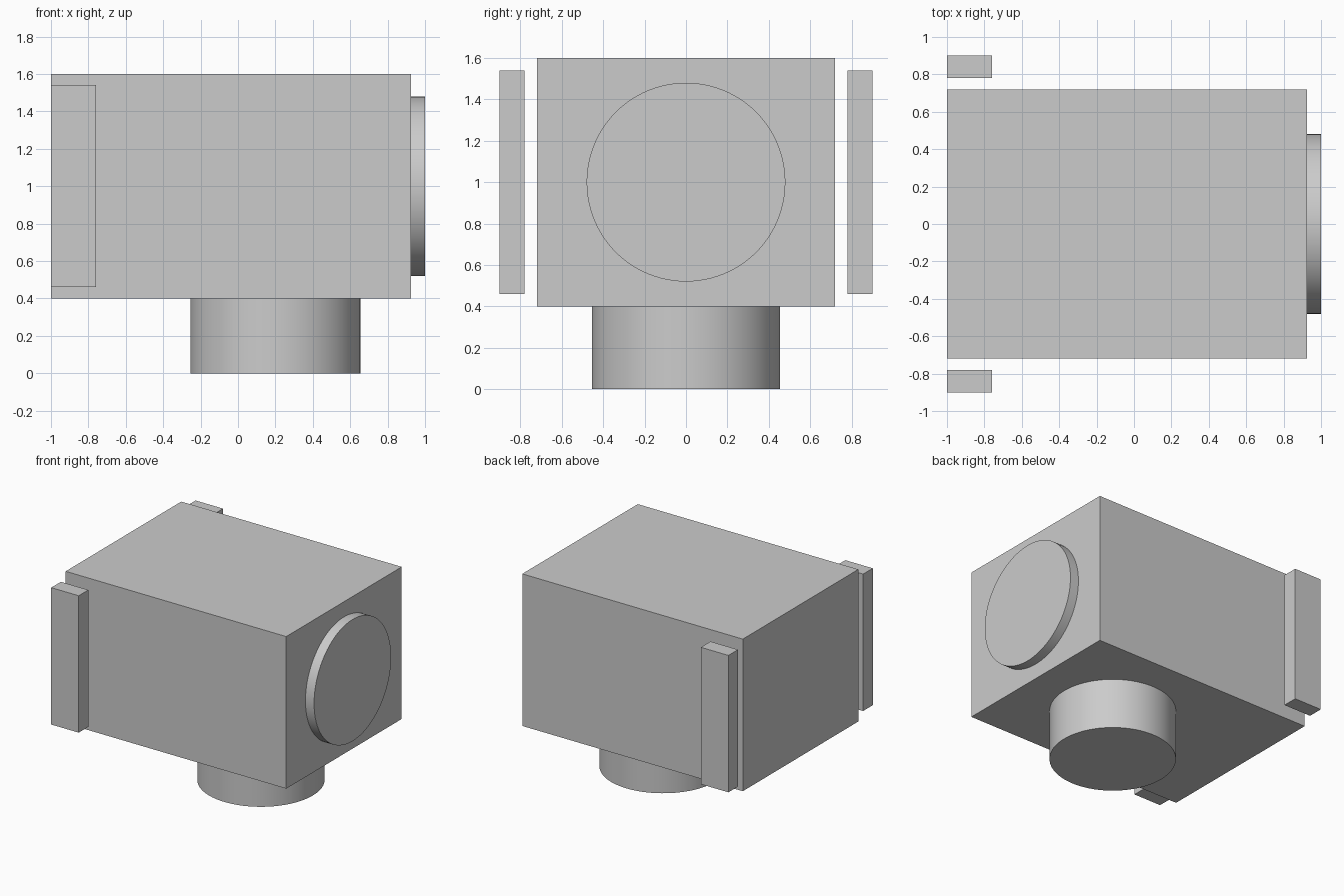
import bpy
import math

old = bpy.data.objects.get("Cube")
if old:
    bpy.data.objects.remove(old, do_unlink=True)

# One plain grey for every part
grey = bpy.data.materials.new("plain_grey")
grey.use_nodes = True
colour = (0.6, 0.6, 0.6, 1)
grey.diffuse_color = colour
grey.node_tree.nodes["Principled BSDF"].inputs["Base Color"].default_value = colour


def finish(name):
    obj = bpy.context.object
    obj.name = name
    obj.data.name = name
    obj.data.materials.append(grey)
    return obj


def box(name, low, high):
    centre = [(a + b) / 2 for a, b in zip(low, high)]
    bpy.ops.mesh.primitive_cube_add(size=1, location=centre)
    obj = finish(name)
    obj.scale = [b - a for a, b in zip(low, high)]
    bpy.ops.object.transform_apply(location=False, rotation=False, scale=True)
    return obj


def cylinder(name, radius, depth, centre, rotation=(0, 0, 0)):
    bpy.ops.mesh.primitive_cylinder_add(
        vertices=96, radius=radius, depth=depth, location=centre, rotation=rotation)
    obj = finish(name)
    bpy.ops.object.shade_smooth_by_angle(angle=math.radians(30))
    return obj


# Main housing
box("housing", (-1, -0.72, 0.4), (0.925, 0.72, 1.6))

# Round foot under the housing
cylinder("round_foot", 0.455, 0.4, (0.2, 0, 0.2))

# Shallow disc on the end face
cylinder("end_disc", 0.48, 0.075, (0.9625, 0, 1), (0, math.pi / 2, 0))

# Free-standing side bars, one on each side
for name, side in (("front_bar", -1), ("back_bar", 1)):
    y = sorted((side * 0.78, side * 0.9))
    box(name, (-1, y[0], 0.46), (-0.76, y[1], 1.54))
